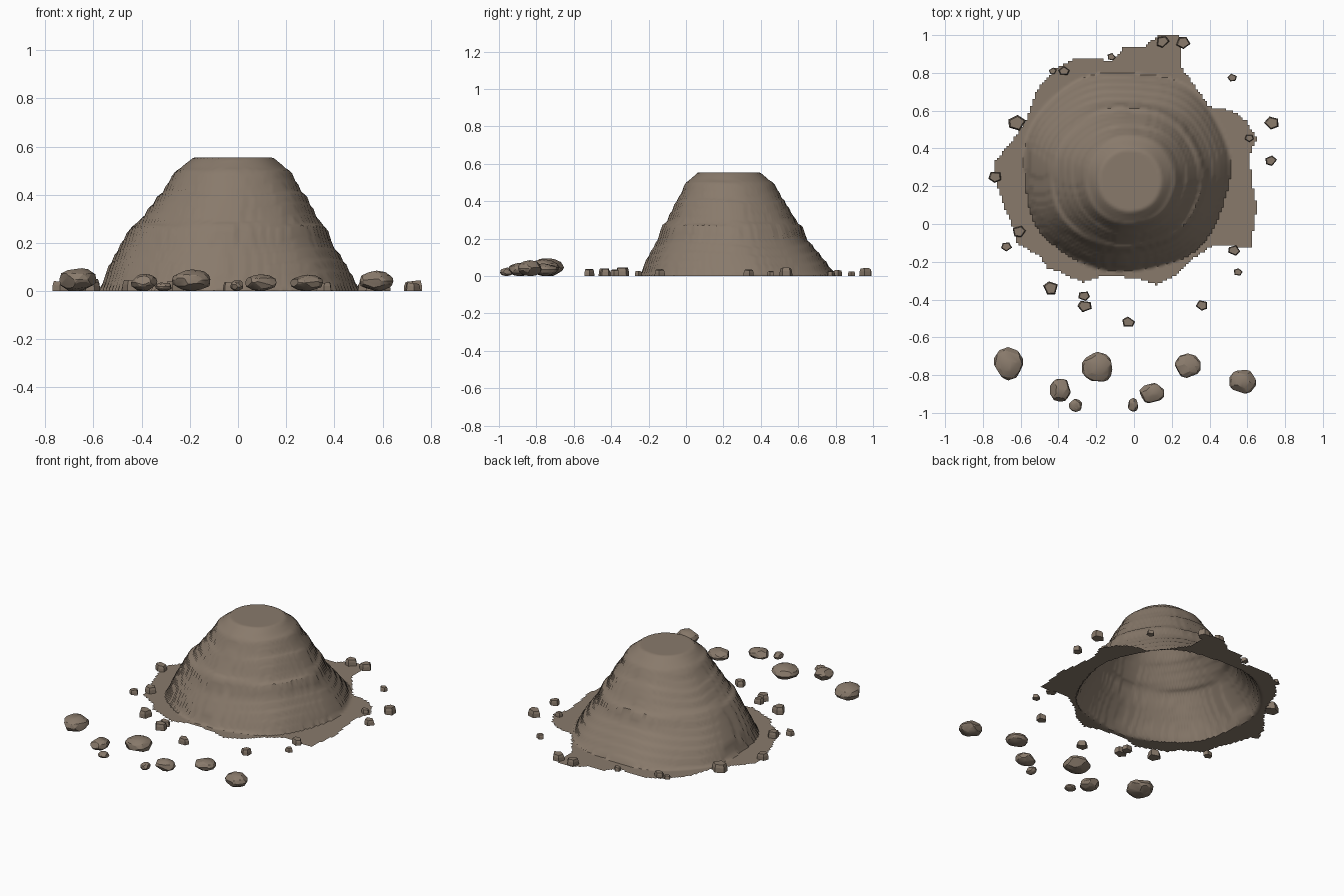
import bpy
import bmesh
import math
import random
from mathutils import Vector

random.seed(4)

default_cube = bpy.data.objects.get("Cube")
if default_cube:
    bpy.data.objects.remove(default_cube, do_unlink=True)

# One earth colour for everything
earth = bpy.data.materials.new("dusty_brown")
earth.use_nodes = True
earth_colour = (0.25, 0.195, 0.148, 1)
earth.diffuse_color = earth_colour
shader = earth.node_tree.nodes["Principled BSDF"]
shader.inputs["Base Color"].default_value = earth_colour
shader.inputs["Roughness"].default_value = 0.9


def make_object(name, bm, smooth_angle=None):
    """Turn a bmesh into a named, coloured object."""
    mesh = bpy.data.meshes.new(name)
    bm.to_mesh(mesh)
    bm.free()
    mesh.materials.append(earth)
    obj = bpy.data.objects.new(name, mesh)
    bpy.context.collection.objects.link(obj)
    if smooth_angle:
        bpy.ops.object.select_all(action="DESELECT")
        bpy.context.view_layer.objects.active = obj
        obj.select_set(True)
        bpy.ops.object.shade_smooth_by_angle(angle=math.radians(smooth_angle))
    return obj


def interpolate(table, value):
    """Piecewise linear lookup in a list of (key, result) pairs."""
    for (low, a), (high, b) in zip(table, table[1:]):
        if value <= high:
            return a + (b - a) * (value - low) / (high - low)
    return table[-1][1]


def inside(polygon, x, y):
    """Even-odd test of a point against a closed outline."""
    hit = False
    for (ax, ay), (bx, by) in zip(polygon, polygon[1:] + polygon[:1]):
        if (ay > y) != (by > y) and x < ax + (bx - ax) * (y - ay) / (by - ay):
            hit = not hit
    return hit


# Ragged outline of the flat apron round the mound
apron = [
    (.63, .2), (.65, .1), (.62, -.12), (.55, -.12), (.42, -.11), (.33, -.17),
    (.22, -.27), (.12, -.32), (.02, -.29), (-.15, -.27), (-.27, -.31),
    (-.38, -.26), (-.46, -.23), (-.5, -.17), (-.62, -.1), (-.64, -.02),
    (-.69, .1), (-.74, .25), (-.74, .33), (-.66, .42), (-.57, .55),
    (-.52, .7), (-.42, .82), (-.32, .87), (-.22, .88), (-.12, .86),
    (-.05, .94), (.06, .94), (.13, 1), (.24, 1), (.25, .83), (.33, .72),
    (.4, .62), (.52, .6), (.6, .54), (.65, .45), (.61, .36),
]

# Mound section: height against radius, with ledges, and the drifting centre
summit = 0.555
radius_at = [(0, .54), (.04, .525), (.1, .495), (.2, .435), (.27, .402),
             (.285, .376), (.4, .303), (.415, .287), (.5, .238),
             (.508, .222), (summit, .165)]
centre_x = [(0, -.04), (.2, -.05), (.4, -.025), (summit, -.02)]
centre_y = [(0, .28), (.2, .25), (summit, .23)]


def overshoot(x, y, z):
    """How far a point lies outside the mound section at height z."""
    dx = x - interpolate(centre_x, z)
    dy = (y - interpolate(centre_y, z)) / interpolate([(0, .97), (.2, .91), (summit, 1)], z)
    angle = math.atan2(dy, dx)
    fade = 1 - z / summit
    bulge = .03 * math.sin(2 * angle) ** 2 + .012 * math.sin(7 * angle + 1)
    ripple = .004 * math.sin(134 * z + 2 * math.sin(3 * angle)) * min(1, 4 * fade)
    radius = interpolate(radius_at, z) * (1 + bulge * (0.3 + 0.7 * fade)) + ripple
    return math.hypot(dx, dy) - radius


def ground_height(x, y):
    """Height of the mound surface above a point, found by halving."""
    if overshoot(x, y, 0) > 0:
        return 0.0
    if overshoot(x, y, summit) <= 0:
        return summit
    low, high = 0.0, summit
    for _ in range(14):
        middle = (low + high) / 2
        if overshoot(x, y, middle) > 0:
            high = middle
        else:
            low = middle
    return low


# Mound and apron: one open sheet of grid cells
def build_mound():
    bm = bmesh.new()
    step = 0.0125
    corners = {}

    def corner(i, j):
        if (i, j) not in corners:
            x, y = i * step, j * step
            corners[i, j] = bm.verts.new((x, y, ground_height(x, y)))
        return corners[i, j]

    for i in range(-64, 56):
        for j in range(-28, 80):
            if inside(apron, (i + .5) * step, (j + .5) * step):
                bm.faces.new([corner(i, j), corner(i + 1, j),
                              corner(i + 1, j + 1), corner(i, j + 1)])
    make_object("mound", bm, 40)


# Boulder: roughened, faceted ball resting on the ground
def build_boulder(name, x, y, half_width, half_depth, height):
    bm = bmesh.new()
    bmesh.ops.create_icosphere(bm, subdivisions=2, radius=1)
    cuts = [Vector((random.gauss(0, 1), random.gauss(0, 1), random.gauss(0, 1))).normalized()
            for _ in range(12)]
    for normal in cuts:
        bmesh.ops.bisect_plane(bm, geom=bm.verts[:] + bm.edges[:] + bm.faces[:],
                               plane_co=normal * random.uniform(.78, .88),
                               plane_no=normal, clear_outer=True)
        bmesh.ops.holes_fill(bm, edges=[e for e in bm.edges if e.is_boundary])
    for axis, size in enumerate((2 * half_width, 2 * half_depth, height)):
        values = [v.co[axis] for v in bm.verts]
        low, span = min(values), max(values) - min(values)
        offset = (x - half_width, y - half_depth, 0)[axis]
        for v in bm.verts:
            v.co[axis] = offset + size * (v.co[axis] - low) / span
    bmesh.ops.recalc_face_normals(bm, faces=bm.faces[:])
    make_object(name, bm, 25)


# Pebble: five-sided block with a smaller, tilted top
def build_pebble(name, x, y, radius):
    bm = bmesh.new()
    turn = random.uniform(0, math.tau)
    lean = random.uniform(-.12, .12)
    angles = [turn + math.tau * k / 5 + random.uniform(-.2, .2) for k in range(5)]
    rings = []
    for scale, height in ((1, 0), (.95, radius * .6), (.8, radius)):
        rings.append([bm.verts.new((x + radius * scale * math.cos(a),
                                    y + radius * scale * .85 * math.sin(a),
                                    height * (1 + lean * math.cos(a)))) for a in angles])
    for lower, upper in zip(rings, rings[1:]):
        for k in range(5):
            n = (k + 1) % 5
            bm.faces.new([lower[k], lower[n], upper[n], upper[k]])
    bm.faces.new(rings[-1])
    bm.faces.new(rings[0][::-1])
    make_object(name, bm)


build_mound()

boulders = [
    (-.665, -.74, .077, .088, .095), (-.39, -.88, .055, .06, .072),
    (-.31, -.96, .034, .035, .035), (-.195, -.755, .08, .078, .09),
    (-.005, -.957, .026, .036, .045), (.095, -.895, .065, .053, .07),
    (.285, -.75, .068, .065, .068), (.575, -.835, .07, .063, .085),
]
for number, spec in enumerate(boulders, 1):
    build_boulder(f"boulder_{number}", *spec)

pebbles = [
    (.15, .965, .038), (.26, .96, .04), (-.12, .885, .024), (-.37, .81, .03),
    (-.43, .81, .022), (.52, .775, .026), (.73, .535, .042), (.61, .455, .025),
    (.725, .335, .033), (-.62, .535, .05), (-.735, .25, .038),
    (-.61, -.04, .038), (-.675, -.12, .03), (.53, -.14, .034),
    (.55, -.255, .025), (-.44, -.34, .044), (-.265, -.38, .033),
    (-.26, -.435, .04), (.36, -.43, .034), (-.03, -.52, .036),
]
for number, spec in enumerate(pebbles, 1):
    build_pebble(f"pebble_{number}", *spec)
